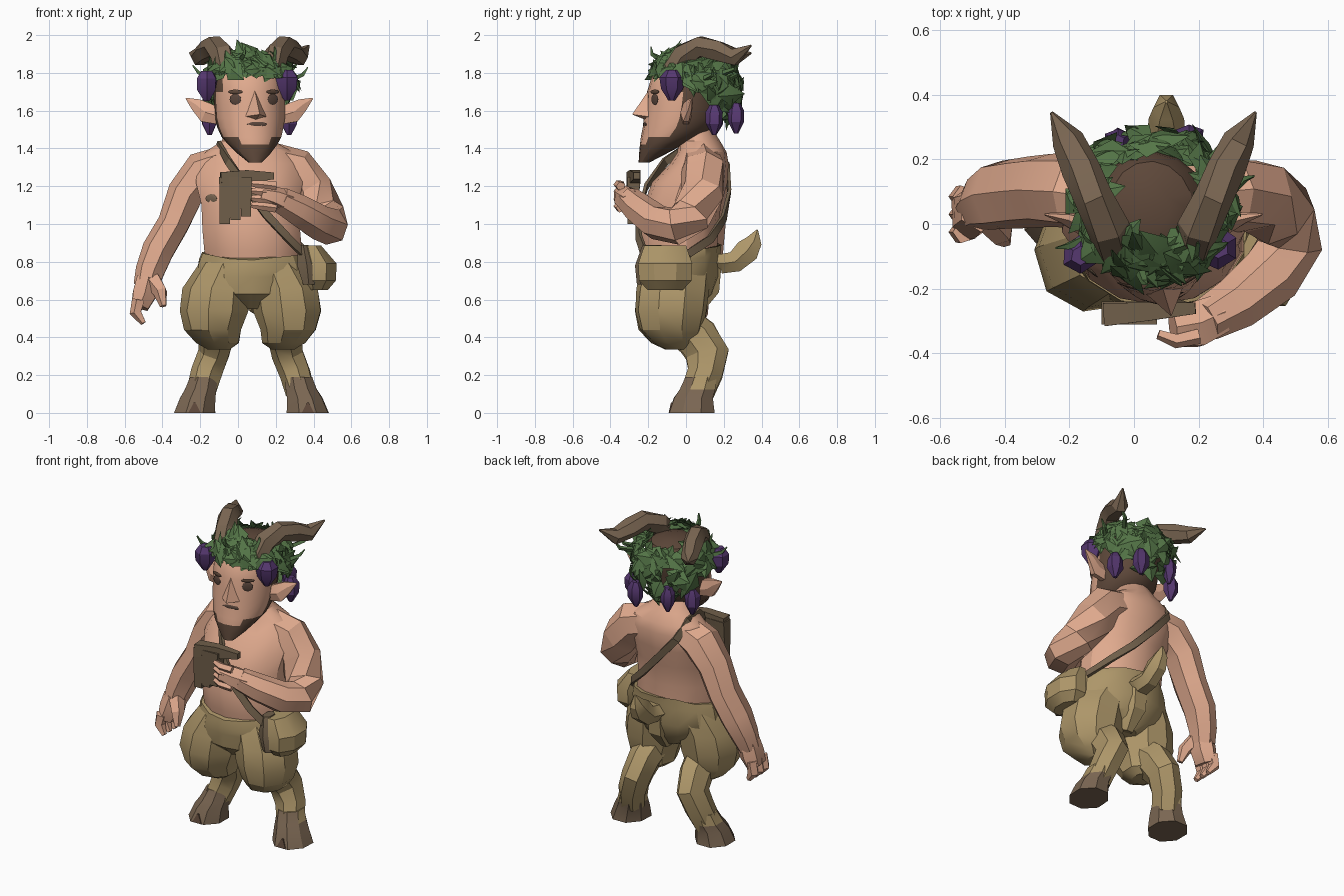
import bpy, bmesh, math, random
from mathutils import Vector, Matrix

if "Cube" in bpy.data.objects:
    bpy.data.objects.remove(bpy.data.objects["Cube"])
random.seed(4)
CX = 0.06          # body centre line
parts = []


def material(name, rgb):
    lin = [((c / 255 + 0.055) / 1.055) ** 2.4 for c in rgb] + [1]
    m = bpy.data.materials.new(name)
    m.use_nodes = True
    m.diffuse_color = lin
    b = m.node_tree.nodes["Principled BSDF"]
    b.inputs["Base Color"].default_value = lin
    b.inputs["Roughness"].default_value = 0.9
    return m


SKIN = material("skin", (224, 170, 142))
FUR = material("khaki_fur", (173, 150, 105))
HAIR = material("dark_brown_hair", (94, 72, 58))
HORN = material("horn_brown", (122, 102, 82))
LEATHER = material("leather_brown", (112, 95, 74))
LEAF = material("leaf_green", (84, 117, 71))
GRAPE = material("grape_purple", (86, 56, 112))
DARK = material("eye_dark", (90, 70, 60))


def finish(name, bm, mats, rule=None, matrix=None):
    bmesh.ops.recalc_face_normals(bm, faces=bm.faces)
    if rule:
        for f in bm.faces:
            f.material_index = rule(f.calc_center_median())
    if matrix:
        bm.transform(matrix)
    me = bpy.data.meshes.new(name)
    bm.to_mesh(me)
    bm.free()
    for m in mats:
        me.materials.append(m)
    ob = bpy.data.objects.new(name, me)
    bpy.context.collection.objects.link(ob)
    parts.append(ob)
    return ob


def tube(name, pts, mats, sides=7, level=False, ref=(0, 1, 0), radial=False,
         jitter=0.0, rule=None, matrix=None):
    """Skin rings (x, y, z, ra[, rb]) along a path; level keeps rings horizontal."""
    mats = mats if isinstance(mats, list) else [mats]
    bm, rings = bmesh.new(), []
    P = [Vector(p[:3]) for p in pts]
    for i, p in enumerate(pts):
        ra, rb = p[3], p[-1]
        if level:
            u, v = Vector((1, 0, 0)), Vector((0, 1, 0))
        else:
            t = (P[min(i + 1, len(P) - 1)] - P[max(i - 1, 0)]).normalized()
            r = Vector((P[i].x - CX, P[i].y, 0)) if radial else Vector(ref)
            u = t.cross(r).normalized()
            v = u.cross(t).normalized()
        ring = []
        for k in range(sides):
            a = 2 * math.pi * (k + 0.5) / sides
            n = 1 + random.uniform(-jitter, jitter)
            ring.append(bm.verts.new(P[i] + n * (u * ra * math.cos(a) + v * rb * math.sin(a))))
        rings.append(ring)
    for a, b in zip(rings, rings[1:]):
        for k in range(sides):
            j = (k + 1) % sides
            bm.faces.new((a[k], a[j], b[j], b[k]))
    bm.faces.new(rings[0])
    bm.faces.new(rings[-1])
    return finish(name, bm, mats, rule, matrix)


def plate(name, x, y, z, w, h, turn, mat, matrix=Matrix()):
    """Thin oval marking facing -y, turned about z."""
    bm = bmesh.new()
    m = matrix @ Matrix.Translation((x, y, z)) @ Matrix.Rotation(turn, 4, "Z") @ Matrix.Diagonal((w, .0048, h, 1))
    bmesh.ops.create_icosphere(bm, subdivisions=2, radius=1, matrix=m)
    finish(name, bm, [mat])


# Torso, neck and fur breeches with a waist that dips at the front
tube("torso", [(.08, -.03, .74, .24, .19), (.08, -.04, .86, .265, .205), (.07, -.04, .97, .265, .21),
               (.065, -.02, 1.1, .265, .205), (.06, .02, 1.22, .29, .2), (.06, .07, 1.32, .28, .155),
               (.06, .085, 1.38, .24, .13), (.05, .07, 1.44, .14, .11), (.05, .03, 1.52, .1, .1)],
     SKIN, 14, True)
plate("chest_mark", -.142, -.137, 1.135, .042, .024, -.75, HORN)
breeches = tube("breeches", [(.07, -.04, .55, .07, .12), (.07, -.05, .63, .24, .2), (.075, -.04, .72, .3, .22),
                             (.08, -.04, .8, .29, .225), (.08, -.035, .85, .275, .222)],
                FUR, 14, True, jitter=.02)
for v in breeches.data.vertices:
    if v.co.z > .78:
        v.co.z += .18 * (v.co.y + .04) + random.uniform(-.012, .012)


# Legs: brown runs down the shin front into the hoof
def hoof_rule(c):
    return 1 if c.z > .12 and c.y > .03 else 0


for s, side in ((-1, "right"), (1, "left")):
    X = lambda d: .07 + s * d
    tube(side + "_thigh", [(X(.12), -.04, .8, .15, .18), (X(.18), -.07, .66, .18, .195),
                           (X(.195), -.08, .54, .186, .195), (X(.2), -.08, .44, .152, .17),
                           (X(.175), -.06, .37, .115, .125), (X(.17), -.04, .335, .06, .07)],
         FUR, 9, True, jitter=.03)
    tube(side + "_shin", [(X(.17), -.04, .48, .1, .11), (X(.18), .06, .4, .095, .115), (X(.195), .115, .31, .085, .115),
                          (X(.235), .1, .21, .085, .095), (X(.262), .06, .11, .08, .09)], FUR, 7, jitter=.04)
    tube(side + "_hoof", [(X(.3), .03, 0, .118, .128), (X(.283), .04, .08, .1, .11),
                          (X(.265), .06, .125, .09, .1), (X(.25), .08, .19, .078, .088)],
         [HORN, FUR], 8, True, jitter=.03, rule=hoof_rule)
    tube(side + "_hoof_cleft", [(X(.3), -.086, .002, .045, .008), (X(.3), -.074, .055, .006, .008)], HAIR, 4, True)

# Tail: thick root rising from the seat, then a broad tuft
tube("tail", [(.1, .05, .54, .04), (.1, .1, .66, .09, .085), (.1, .125, .8, .085, .085), (.1, .19, .79, .06, .07),
              (.1, .26, .8, .065, .06), (.1, .325, .86, .075, .055), (.1, .36, .91, .05, .04), (.1, .378, .97, .004)],
     FUR, 6, ref=(1, 0, 0))

# Hanging right arm and hand
tube("right_arm", [(-.08, .08, 1.31, .1, .12), (-.18, .1, 1.275, .115, .12), (-.275, .105, 1.16, .1, .115),
                   (-.34, .1, 1.0, .088, .115), (-.42, .09, .86, .088, .11), (-.465, .07, .75, .08, .09),
                   (-.485, .05, .67, .068, .075)], SKIN, 7, jitter=.03)
tube("right_hand", [(-.475, .05, .71, .07, .075), (-.495, .04, .63, .072, .085), (-.52, .03, .56, .052, .08)], SKIN, 6)
for i in range(3):
    y = -.025 + .055 * i
    tube(f"right_finger_{i + 1}", [(-.525, y, .6, .036), (-.54, y, .53, .034), (-.5, y - .01, .475, .016)], SKIN, 5)
tube("right_thumb", [(-.45, .02, .7, .05), (-.41, -.03, .64, .04), (-.395, -.055, .565, .018)], SKIN, 5)

# Bent left arm and hand
tube("left_arm", [(.18, .08, 1.31, .11, .12), (.3, .09, 1.28, .12, .125), (.385, .085, 1.17, .115, .125),
                  (.455, .03, 1.05, .115, .11), (.48, -.06, .99, .105, .105), (.42, -.16, 1.01, .1, .095),
                  (.31, -.25, 1.08, .085, .085), (.22, -.3, 1.13, .07)], SKIN, 7, ref=(0, .3, 1), jitter=.02)
tube("left_hand", [(.26, -.28, 1.11, .07), (.19, -.31, 1.14, .08, .06), (.12, -.32, 1.16, .07, .045)],
     SKIN, 6, ref=(0, 0, 1))
for i in range(4):
    z = 1.085 + .038 * i
    tube(f"left_finger_{i + 1}", [(.2, -.345, z, .026), (.13, -.36, z + .01, .024), (.075, -.34, z + .015, .016)],
         SKIN, 5, ref=(0, 0, 1))

# Reed pipes: a slab with a stepped lower edge and a binding bar
for i in range(3):
    x = -.07 + .056 * i
    tube(f"reed_pair_{i + 1}", [(x, -.285, 1.0 + .02 * i, .038, .035), (x, -.275, 1.25, .042, .05)], LEATHER, 4, True)
tube("reed_binding", [(-.09, -.28, 1.235, .05, .055), (.05, -.27, 1.25, .04, .05), (.19, -.26, 1.255, .025)],
     LEATHER, 4, ref=(0, 0, 1))

# Shoulder strap and satchel
tube("strap", [(.4, -.17, .76, .03, .012), (.35, -.22, .84, .03, .012), (.26, -.25, .93, .03, .012),
               (.15, -.255, 1.05, .03, .012), (.04, -.21, 1.2, .03, .012), (-.05, -.11, 1.33, .03, .012),
               (-.1, .02, 1.42, .03, .012), (-.11, .13, 1.41, .03, .012), (-.08, .215, 1.31, .03, .012),
               (.04, .23, 1.17, .03, .012), (.17, .2, 1.03, .03, .012), (.29, .13, .92, .03, .012),
               (.37, .01, .84, .03, .012)], LEATHER, 4, radial=True)
tube("satchel", [(.42, -.11, .65, .06, .1), (.43, -.11, .7, .095, .15), (.43, -.11, .79, .1, .155),
                 (.39, -.11, .885, .055, .12)], FUR, 8, True)
tube("satchel_flap", [(.375, -.22, .68, .035, .04), (.365, -.21, .78, .06, .06), (.345, -.18, .89, .03, .05)],
     LEATHER, 6, True)

# Head: skin face, dark hair and a beard tapering to the chin
HEAD = Matrix.Translation((CX, 0, 0)) @ Matrix.Rotation(math.radians(8), 4, "Z")


def face_rule(c):
    return 0 if c.y < -.07 and 1.41 + .45 * abs(c.x) < c.z < 1.79 else 1


tube("head", [(0, -.225, 1.325, .035, .028), (0, -.18, 1.37, .085, .07), (0, -.13, 1.42, .13, .115),
              (0, -.08, 1.46, .158, .16), (0, -.04, 1.51, .175, .19), (0, -.02, 1.56, .185, .205),
              (0, -.01, 1.62, .188, .203), (0, 0, 1.7, .19, .207), (0, .02, 1.77, .187, .205),
              (0, .03, 1.81, .17, .19), (0, .05, 1.86, .13, .145), (0, .06, 1.885, .06, .07)],
     [SKIN, HAIR], 16, True, rule=face_rule, matrix=HEAD)

bm = bmesh.new()                                   # wedge nose
v = [bm.verts.new(p) for p in ((0, -.195, 1.715), (.075, -.185, 1.565), (-.075, -.185, 1.565),
                               (.015, -.29, 1.58), (0, -.2, 1.545))]
for f in ((0, 1, 3), (0, 3, 2), (1, 4, 3), (4, 2, 3), (0, 2, 4, 1)):
    bm.faces.new([v[i] for i in f])
finish("nose", bm, [SKIN], matrix=HEAD)

for s, side in ((-1, "right"), (1, "left")):
    plate(side + "_eye", s * .1, -.181, 1.66, .033, .03, s * .45, DARK, HEAD)
    plate(side + "_brow", s * .1, -.181, 1.7, .042, .012, s * .45, HAIR, HEAD)
    # Pointed ears and swept-back horns
    tube(side + "_ear", [(CX + s * .16, 0, 1.57, .05, .03), (CX + s * .23, .0, 1.59, .062, .03),
                         (CX + s * .28, .02, 1.63, .04, .018), (CX + s * .335, .03, 1.665, .004)], SKIN, 6)
    tube(side + "_horn", [(CX + s * .12, -.07, 1.81, .065), (CX + s * .14, -.01, 1.895, .068),
                          (CX + s * .185, .08, 1.94, .06), (CX + s * .225, .17, 1.915, .06),
                          (CX + s * .265, .26, 1.885, .05), (CX + s * .315, .345, 1.925 + s * .02, .005)],
         HORN, 6, ref=(1, 0, 0))
plate("mouth", .01, -.222, 1.528, .055, .014, 0, DARK, HEAD)

# Wreath: large folded leaves over a shell, low at the nape and high on the brow
bm = bmesh.new()
for i in range(185):
    a = i * 2.39996
    front = .5 + .5 * math.cos(a)                  # 1 at the brow, 0 at the back
    low = 1.55 + .25 * min(1, front * 1.5)
    h = random.uniform(low, 1.85 + .055 * front)
    up = (h - 1.7) / .225
    f = math.sqrt(1 - up ** 2)
    n = Vector((math.sin(a) * f, -math.cos(a) * f, up))
    p = Vector((CX + .235 * n.x, .04 + .235 * n.y, h)) + n * random.uniform(-.01, .03)
    tilt = Vector([random.uniform(-.4, .4) for _ in range(3)])
    q = (n + tilt).to_track_quat("Z", "Y").to_matrix() @ Matrix.Rotation(random.uniform(0, 6.28), 3, "Z")
    L, w = random.uniform(.06, .09), random.uniform(.042, .06)
    v = [bm.verts.new(p + q @ Vector(c)) for c in ((0, -L, 0), (w, 0, -.012), (0, L, -.01), (-w, 0, -.012), (0, 0, .008))]
    for k in range(4):
        bm.faces.new((v[k], v[(k + 1) % 4], v[4]))
finish("wreath_leaves", bm, [LEAF])

# Curling vine tips
for i, (x, y, z, dx, dy) in enumerate(((-.16, -.05, 1.78, -.08, -.02), (.3, .1, 1.77, .07, .04),
                                       (.02, -.15, 1.88, .02, -.03), (.24, .2, 1.8, .08, .06))):
    tube(f"vine_tip_{i + 1}", [(x, y, z, .016), (x + dx * .6, y + dy, z + .02, .012),
                               (x + dx, y + dy * 1.2, z + .06, .004)], LEAF, 4)

# Grape bunches: large at the temples, small at the nape
for i, (x, y, z, r) in enumerate(((-.165, -.095, 1.73, .06), (.26, -.075, 1.735, .068), (-.15, .15, 1.55, .045),
                                  (.27, .15, 1.55, .048), (.17, .265, 1.56, .048), (-.05, .255, 1.58, .042))):
    tube(f"grapes_{i + 1}", [(x, y, z + .08, r * .5), (x, y, z + .04, r), (x, y, z - .02, r * .95),
                             (x, y, z - .08, r * .25)], GRAPE, 6, True, jitter=.12)

# Soft shading with sharp edges kept
bpy.ops.object.select_all(action="DESELECT")
for ob in parts:
    ob.select_set(True)
bpy.context.view_layer.objects.active = parts[0]
bpy.ops.object.shade_smooth_by_angle(angle=math.radians(28))
